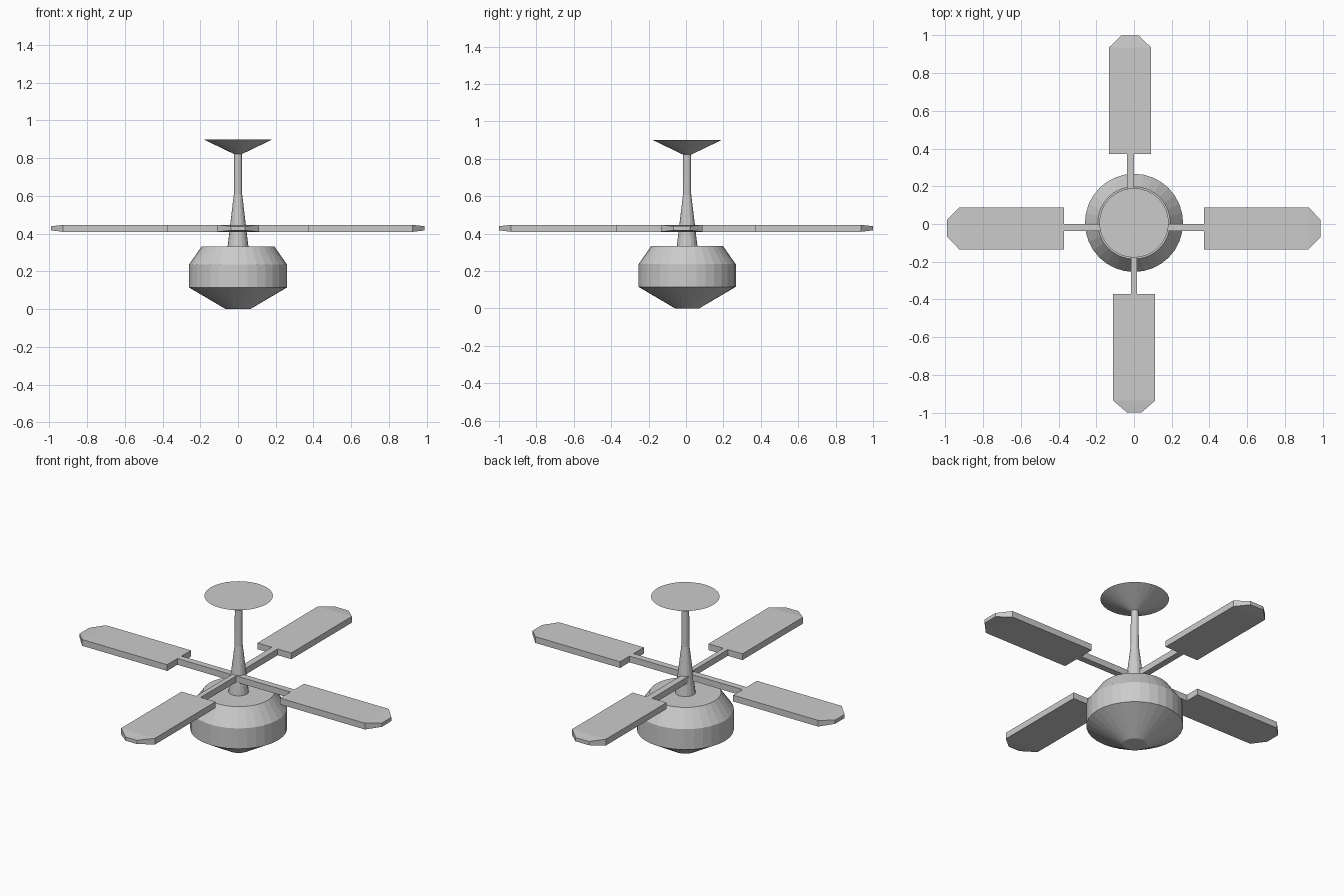
import bpy, bmesh
from math import cos, sin, pi, radians

if "Cube" in bpy.data.objects:
    bpy.data.objects.remove(bpy.data.objects["Cube"])

CY = 0.006  # the central axis sits slightly behind the blade centre


def loft(name, rings):
    """Skin a list of equally sized vertex rings and cap both ends."""
    bm = bmesh.new()
    loops = [[bm.verts.new(p) for p in ring] for ring in rings]
    n = len(loops[0])
    for a, b in zip(loops, loops[1:]):
        for i in range(n):
            j = (i + 1) % n
            bm.faces.new((a[i], a[j], b[j], b[i]))
    bm.faces.new(loops[0][::-1])
    bm.faces.new(loops[-1])
    bmesh.ops.recalc_face_normals(bm, faces=bm.faces)
    mesh = bpy.data.meshes.new(name)
    bm.to_mesh(mesh)
    bm.free()
    obj = bpy.data.objects.new(name, mesh)
    bpy.context.collection.objects.link(obj)
    return obj


def lathe(name, profile, sides):
    """Turned part from (radius, height) pairs."""
    return loft(name, [[(r * cos(2 * pi * i / sides), CY + r * sin(2 * pi * i / sides), z)
                        for i in range(sides)] for r, z in profile])


def blade(name, angle, reach, blade_off, arm_off, arm_half, tip_half):
    """Arm and paddle lofted outward, with a clipped, thinned tip."""
    half, thick, zc = 0.111, 0.0185, 0.428
    sections = [(0.0, arm_off, arm_half, thick),
                (0.37, arm_off, arm_half, thick),
                (0.37, blade_off, half, thick),
                (reach - 0.064, blade_off, half, thick),
                (reach, blade_off, tip_half, 0.011)]
    ca, sa = cos(radians(angle)), sin(radians(angle))
    rings = []
    for d, off, w, t in sections:
        ring = []
        for s, u in ((-1, -1), (1, -1), (1, 1), (-1, 1)):
            lat = off + s * w
            ring.append((d * ca - lat * sa, d * sa + lat * ca, zc + u * t))
        rings.append(ring)
    return loft(name, rings)


# Motor housing, down rod and ceiling canopy
lathe("motor_housing", [(0.065, 0.0), (0.26, 0.115), (0.26, 0.236), (0.192, 0.333)], 32)
lathe("down_rod", [(0.055, 0.333), (0.022, 0.61), (0.021, 0.825)], 16)
lathe("ceiling_canopy", [(0.022, 0.822), (0.184, 0.9)], 32)

# Four blades, each slightly off its radial line
blade("blade_right", 0, 0.989, -0.023, -0.019, 0.019, 0.045)
blade("blade_back", 90, 1.0, 0.021, 0.018, 0.019, 0.044)
blade("blade_left", 180, 0.99, 0.023, 0.019, 0.019, 0.045)
blade("blade_front", 270, 1.0, 0.001, 0.0, 0.015, 0.037)
